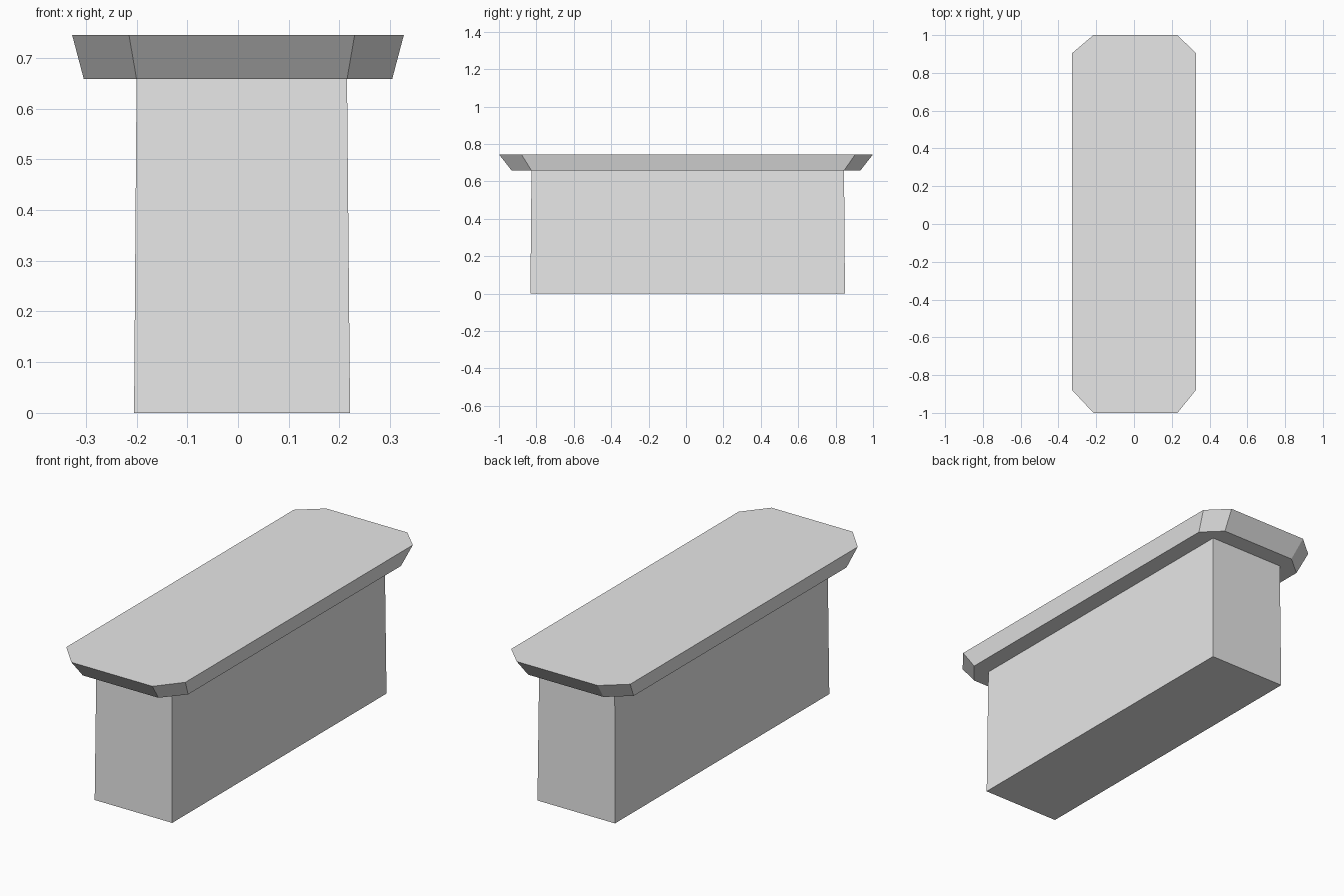
import bpy
import bmesh

cube = bpy.data.objects.get("Cube")
if cube:
    bpy.data.objects.remove(cube, do_unlink=True)

stone = bpy.data.materials.new("light_grey")
stone.use_nodes = True
GREY = (0.8, 0.8, 0.8, 1)
stone.diffuse_color = GREY
stone.node_tree.nodes["Principled BSDF"].inputs["Base Color"].default_value = GREY


def rectangle(x0, x1, y0, y1):
    return [(x0, y0), (x1, y0), (x1, y1), (x0, y1)]


def octagon(half_x, half_y, x0, x1, y0, y1):
    """Rectangle with cut corners; the cuts start at x0, x1, y0 and y1."""
    return [(x0, -half_y), (x1, -half_y), (half_x, y0), (half_x, y1),
            (x1, half_y), (x0, half_y), (-half_x, y1), (-half_x, y0)]


def loft(name, lower, z0, upper, z1):
    """Closed solid between two matching outlines."""
    bm = bmesh.new()
    low = [bm.verts.new((x, y, z0)) for x, y in lower]
    top = [bm.verts.new((x, y, z1)) for x, y in upper]
    bm.faces.new(low[::-1])
    bm.faces.new(top)
    n = len(low)
    for i in range(n):
        j = (i + 1) % n
        bm.faces.new((low[i], low[j], top[j], top[i]))
    mesh = bpy.data.meshes.new(name)
    bm.to_mesh(mesh)
    bm.free()
    mesh.materials.append(stone)
    obj = bpy.data.objects.new(name, mesh)
    bpy.context.collection.objects.link(obj)
    return obj


# Slightly tapered pedestal
loft("pedestal", rectangle(-0.205, 0.221, -0.832, 0.85), 0,
     rectangle(-0.2, 0.215, -0.826, 0.845), 0.66)

# Flared slab with cut corners
loft("top_slab", octagon(0.304, 0.932, -0.2, 0.215, -0.826, 0.845), 0.658,
     octagon(0.327, 1.0, -0.215, 0.23, -0.88, 0.905), 0.745)
